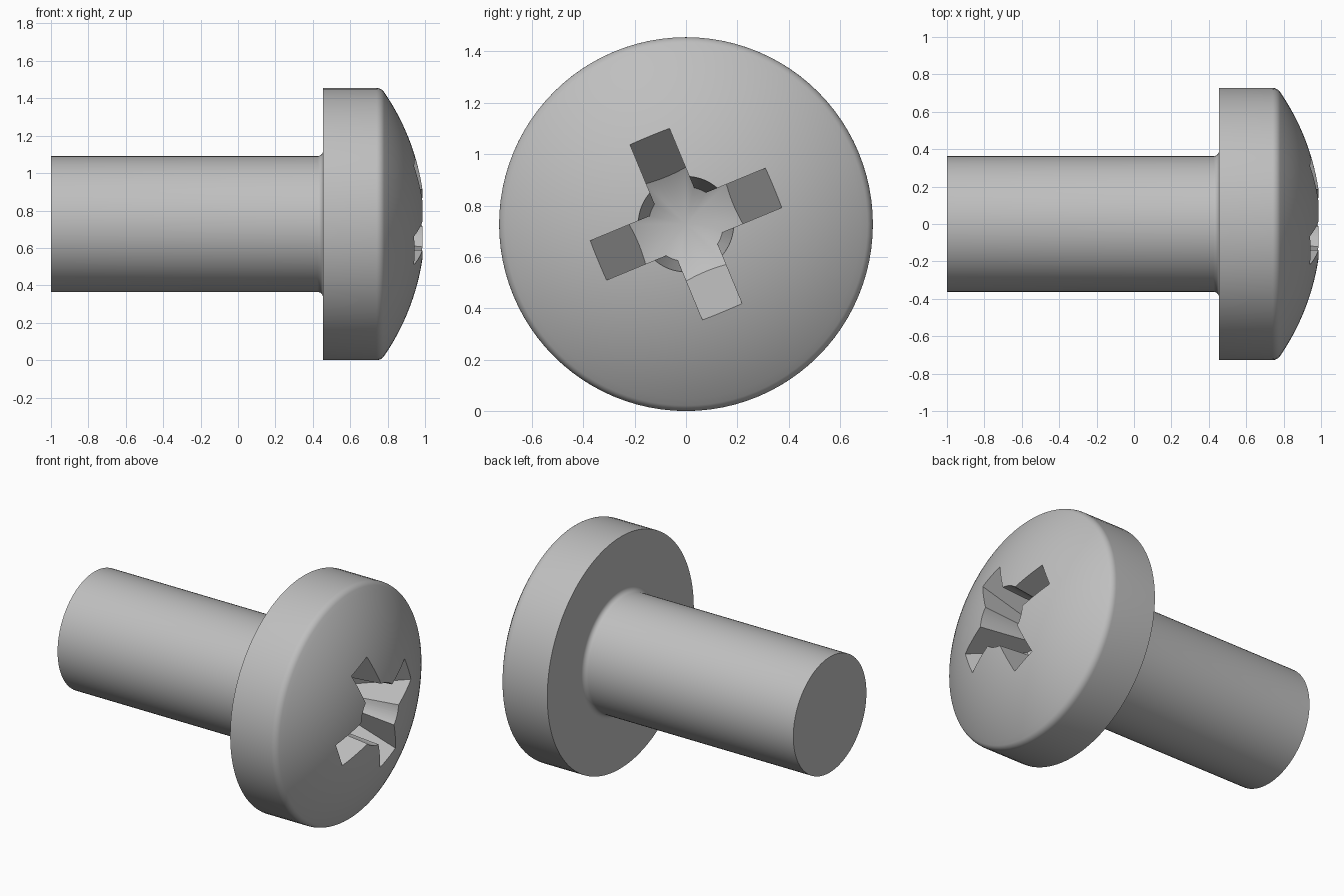
import bpy, bmesh, math
from mathutils import Matrix

if "Cube" in bpy.data.objects:
    bpy.data.objects.remove(bpy.data.objects["Cube"], do_unlink=True)

RADIUS = 0.7275       # head radius, also the height of the screw axis
SHAFT = 0.363
DOME = 1.247          # dome sphere radius
EDGE = 0.05           # rounding between head side and dome


def finish(name, bm):
    bmesh.ops.remove_doubles(bm, verts=bm.verts, dist=1e-5)
    bmesh.ops.recalc_face_normals(bm, faces=bm.faces)
    mesh = bpy.data.meshes.new(name)
    bm.to_mesh(mesh)
    bm.free()
    obj = bpy.data.objects.new(name, mesh)
    bpy.context.collection.objects.link(obj)
    return obj


def revolve(name, profile, steps=96):
    """Spin (x, radius) points around the x axis."""
    bm = bmesh.new()
    verts = [bm.verts.new((x, r, 0)) for x, r in profile]
    edges = [bm.edges.new(pair) for pair in zip(verts, verts[1:])]
    bmesh.ops.spin(bm, geom=verts + edges, cent=(0, 0, 0), axis=(1, 0, 0),
                   angle=math.tau, steps=steps, use_duplicate=False)
    return finish(name, bm)


def slot(name, low, high, width, angle):
    """Tapered bar across the axis, turned about x."""
    bm = bmesh.new()
    outline = [low, high, (high[0], -high[1]), (low[0], -low[1])]
    face = bm.faces.new([bm.verts.new((x, y, -width / 2)) for x, y in outline])
    extruded = bmesh.ops.extrude_face_region(bm, geom=[face])["geom"]
    bmesh.ops.translate(bm, vec=(0, 0, width),
                        verts=[v for v in extruded if isinstance(v, bmesh.types.BMVert)])
    bm.transform(Matrix.Rotation(angle, 4, 'X'))
    return finish(name, bm)


def boolean(target, tool, operation):
    mod = target.modifiers.new(operation, 'BOOLEAN')
    mod.operation, mod.solver, mod.object = operation, 'EXACT', tool
    bpy.context.view_layer.objects.active = target
    bpy.ops.object.modifier_apply(modifier=mod.name)
    bpy.data.objects.remove(tool, do_unlink=True)


def arc(cx, cr, radius, start, end, count):
    angles = [math.radians(start + (end - start) * i / count) for i in range(count + 1)]
    return [(cx + radius * math.cos(a), cr + radius * math.sin(a)) for a in angles]


# Screw body: shaft, small fillet, head side, rounded edge and dome
dome_x = 1 - DOME
edge_r = RADIUS - EDGE
edge_x = dome_x + math.sqrt((DOME - EDGE) ** 2 - edge_r ** 2)
tangent = math.degrees(math.asin(edge_r / (DOME - EDGE)))
profile = [(-1, 0), (-1, SHAFT)]
profile += arc(0.425, SHAFT + 0.03, 0.03, -90, 0, 6)
profile += [(0.455, RADIUS)]
profile += arc(edge_x, edge_r, EDGE, 90, tangent, 8)
profile += arc(dome_x, 0, DOME, tangent, 0, 24)[1:-1] + [(1, 0)]
screw = revolve("screw", profile)

# Cross recess: round core plus two crossed tapered slots, with a conical floor
recess = revolve("recess_cutter", [(0.47, 0), (0.47, 0.135), (1.1, 0.197), (1.1, 0)])
for turn in (22.5, 112.5):
    boolean(recess, slot("slot_cutter", (0.48, 0.14), (1.12, 0.458), 0.166,
                         math.radians(turn)), 'UNION')
boolean(recess, revolve("floor_cutter", [(0.5, 0), (0.8, 0.6), (1.2, 0.6), (1.2, 0)]),
        'INTERSECT')
boolean(screw, recess, 'DIFFERENCE')

# Plain grey metal
metal = bpy.data.materials.new("grey metal")
metal.use_nodes = True
colour = (0.52, 0.52, 0.52, 1)
metal.diffuse_color = colour
metal.node_tree.nodes["Principled BSDF"].inputs["Base Color"].default_value = colour
screw.data.materials.clear()
screw.data.materials.append(metal)
for poly in screw.data.polygons:
    poly.material_index = 0

# Smooth curves with crisp edges
screw.location.z = RADIUS
bpy.ops.object.select_all(action='DESELECT')
screw.select_set(True)
bpy.context.view_layer.objects.active = screw
bpy.ops.object.shade_smooth_by_angle(angle=math.radians(25))
